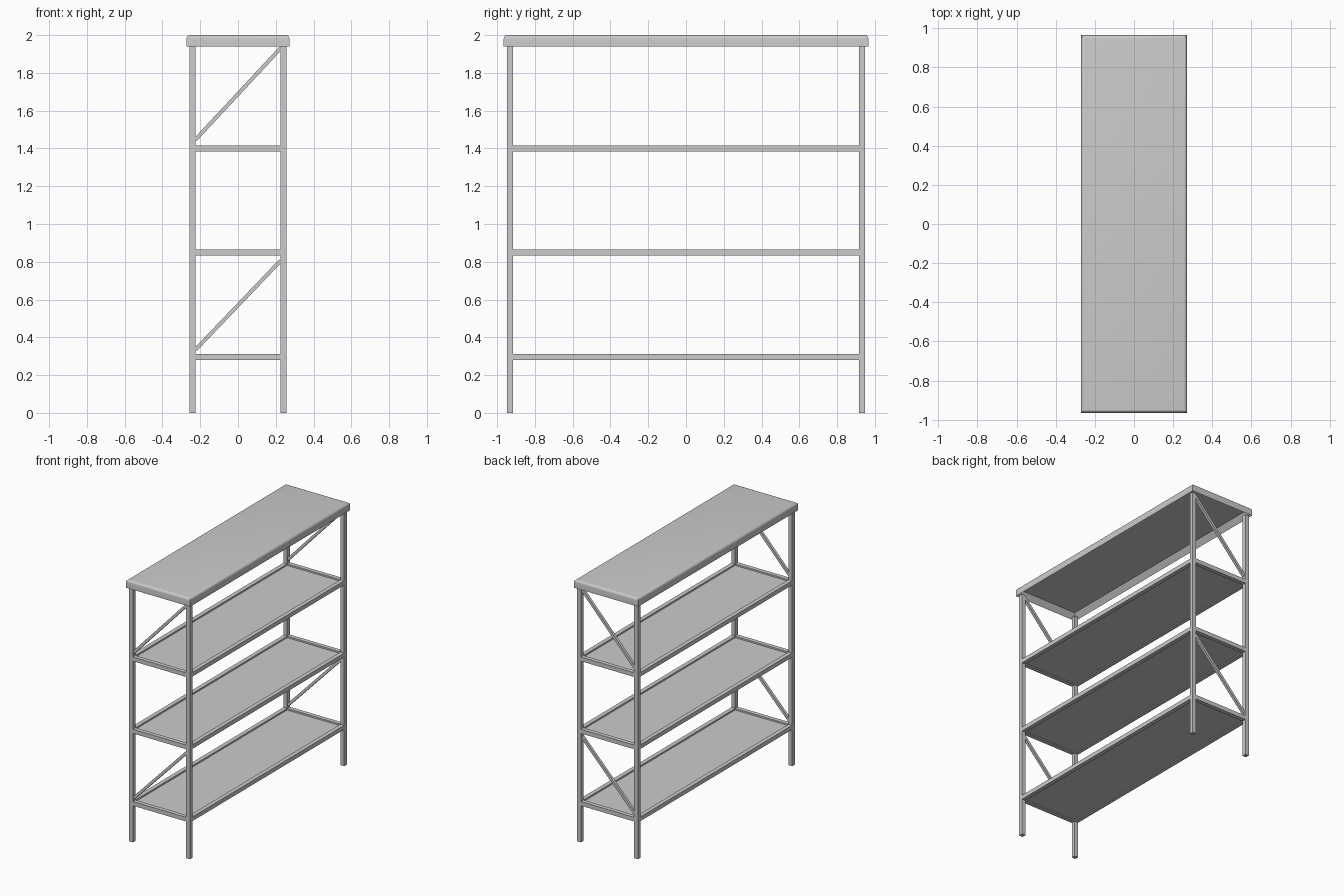
import bpy, bmesh, math
from mathutils import Vector

if "Cube" in bpy.data.objects:
    bpy.data.objects.remove(bpy.data.objects["Cube"])

PX, PY, W = 0.241, 0.931, 0.032      # post centres and tube width
TX, TY = 0.272, 0.965                # top half sizes


def box(name, size, loc, rot_y=0.0):
    bm = bmesh.new()
    bmesh.ops.create_cube(bm, size=1)
    bmesh.ops.scale(bm, vec=Vector(size), verts=bm.verts)
    me = bpy.data.meshes.new(name)
    bm.to_mesh(me)
    bm.free()
    ob = bpy.data.objects.new(name, me)
    ob.location = loc
    ob.rotation_euler = (0, rot_y, 0)
    bpy.context.collection.objects.link(ob)
    return ob


# four square posts
for sx in (-1, 1):
    for sy in (-1, 1):
        box("post", (W, W, 1.942), (sx * PX, sy * PY, 0.971))

# shelves: rails between the posts with a thin recessed panel
for z in (0.296, 0.848, 1.40):
    for s in (-1, 1):
        box("shelf_end_rail", (2 * PX - W, W, W), (0, s * PY, z))
        box("shelf_side_rail", (W, 2 * PY - W, W), (s * PX, 0, z))
    box("shelf_panel", (2 * PX - W, 2 * PY - W, 0.012), (0, 0, z - 0.002))

# diagonal braces at both ends
for z0, z1 in ((0.335, 0.805), (1.447, 1.93)):
    dx, dz = 2 * PX - W, z1 - z0
    for s in (-1, 1):
        box("diagonal_brace", (math.hypot(dx, dz), 0.02, 0.02),
            (0, s * PY, (z0 + z1) / 2), -math.atan2(dz, dx))

# top: slab with rounded upper edges, hollowed underneath
bm = bmesh.new()
bmesh.ops.create_cube(bm, size=1)
bmesh.ops.scale(bm, vec=(2 * TX, 2 * TY, 0.06), verts=bm.verts)
bmesh.ops.translate(bm, vec=(0, 0, 1.97), verts=bm.verts)
bm.normal_update()
bottom = next(f for f in bm.faces if f.normal.z < -0.9)
bmesh.ops.inset_region(bm, faces=[bottom], thickness=TX - PX + W / 2)
bmesh.ops.translate(bm, vec=(0, 0, 0.04), verts=bottom.verts)
edges = [e for e in bm.edges if all(v.co.z > 1.99 for v in e.verts)]
bmesh.ops.bevel(bm, geom=edges, offset=0.018, segments=5, profile=0.5, affect='EDGES')
me = bpy.data.meshes.new("top_board")
bm.to_mesh(me)
bm.free()
top = bpy.data.objects.new("top_board", me)
bpy.context.collection.objects.link(top)
bpy.context.view_layer.objects.active = top
top.select_set(True)
bpy.ops.object.shade_smooth_by_angle(angle=math.radians(30))
